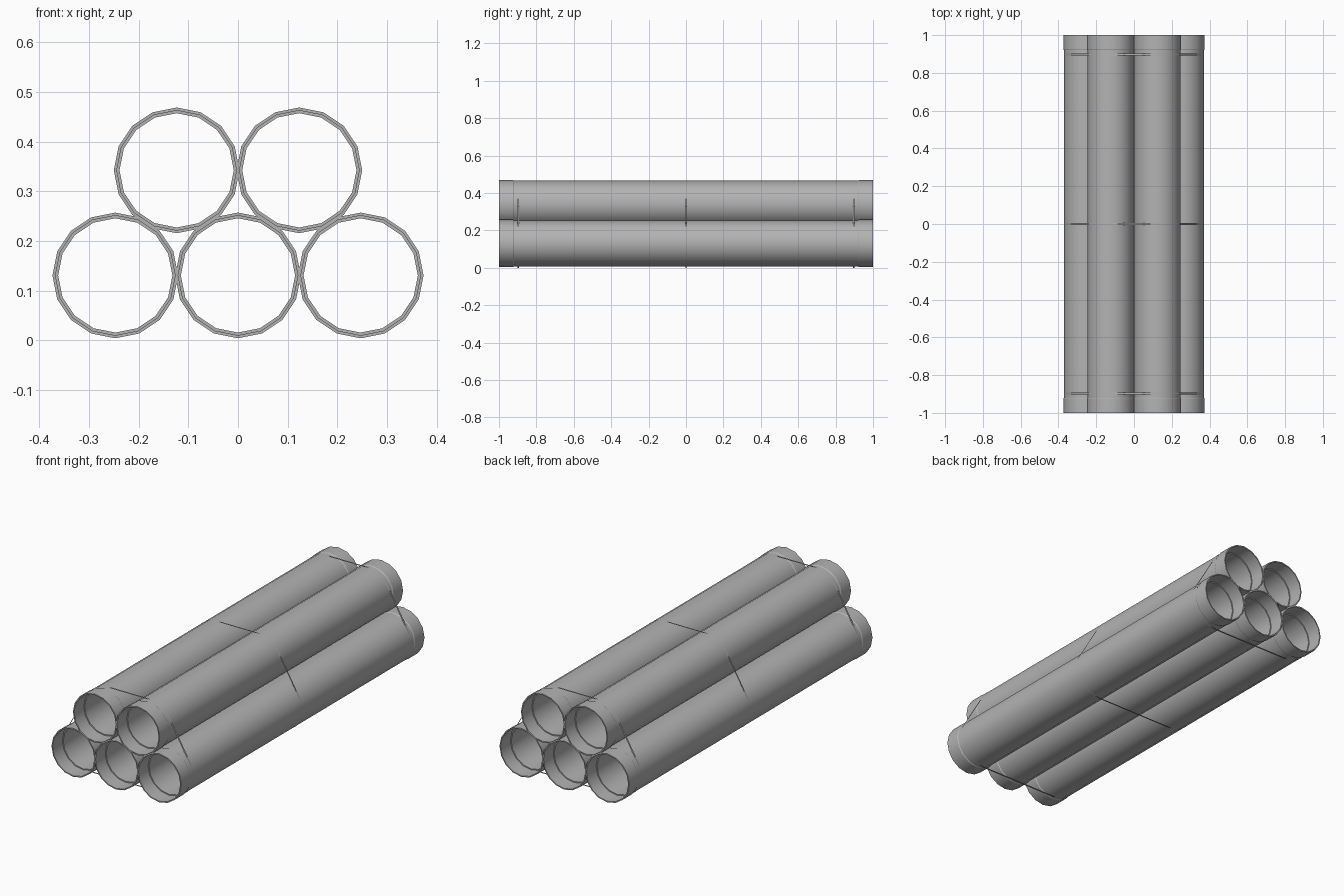
import bpy, bmesh, math
from mathutils import Vector
from mathutils.geometry import convex_hull_2d

if "Cube" in bpy.data.objects:
    bpy.data.objects.remove(bpy.data.objects["Cube"])

SIDES = 16
LOW_Z, HIGH_Z, PITCH = 0.1305, 0.342, 0.247


def material(name, v):
    m = bpy.data.materials.new(name)
    m.diffuse_color = (v, v, v, 1)
    m.use_nodes = True
    m.node_tree.nodes["Principled BSDF"].inputs["Base Color"].default_value = m.diffuse_color
    return m


grey = material("grey concrete", 0.45)


def finish(bm, name, smooth=True):
    me = bpy.data.meshes.new(name)
    bm.to_mesh(me)
    bm.free()
    me.materials.append(grey)
    ob = bpy.data.objects.new(name, me)
    bpy.context.collection.objects.link(ob)
    if smooth:
        bpy.ops.object.select_all(action='DESELECT')
        ob.select_set(True)
        bpy.context.view_layer.objects.active = ob
        bpy.ops.object.shade_smooth_by_angle(angle=math.radians(30))
    return ob


def ring_points(cx, cz, r):
    return [(cx + r * math.cos(2 * math.pi * i / SIDES),
             cz + r * math.sin(2 * math.pi * i / SIDES)) for i in range(SIDES)]


# Half profile (radius, y): bore, socket step, rim, raised collar, barrel
half = [(0.115, 0.92), (0.1205, 0.92), (0.1205, 1.0),
        (0.1265, 1.0), (0.1265, 0.925), (0.1235, 0.92)]
profile = half + [(r, -y) for r, y in reversed(half)]


def pipe(name, cx, cz):
    bm = bmesh.new()
    loops = [[bm.verts.new((x, y, z)) for x, z in ring_points(cx, cz, r)]
             for r, y in profile]
    for k, a in enumerate(loops):
        b = loops[(k + 1) % len(loops)]
        for i in range(SIDES):
            j = (i + 1) % SIDES
            bm.faces.new((a[i], a[j], b[j], b[i]))
    bmesh.ops.recalc_face_normals(bm, faces=bm.faces)
    finish(bm, name)


# Stack of five pipes
for i, x in enumerate((-PITCH, 0, PITCH)):
    pipe(f"lower_pipe_{i + 1}", x, LOW_Z)
for i, x in enumerate((-PITCH / 2, PITCH / 2)):
    pipe(f"upper_pipe_{i + 1}", x, HIGH_Z)

# Thin ribbons pulled tight around the stack
pts = [Vector((s * 0.225, 0)) for s in (-1, 1)]
for s in (-1, 1):
    pts += [Vector(p) for p in ring_points(s * PITCH, LOW_Z, 0.1245)]
    pts += [Vector(p) for p in ring_points(s * PITCH / 2, HIGH_Z, 0.1245)]
hull = [pts[i] for i in convex_hull_2d(pts)]


def strap(name, y, width):
    bm = bmesh.new()
    a = [bm.verts.new((p.x, y - width / 2, p.y)) for p in hull]
    b = [bm.verts.new((p.x, y + width / 2, p.y)) for p in hull]
    n = len(hull)
    for i in range(n):
        j = (i + 1) % n
        bm.faces.new((a[i], a[j], b[j], b[i]))
    bm.normal_update()
    # Face the ribbon outwards
    c = Vector((0, y, 0.22))
    if sum(f.normal.dot(f.calc_center_median() - c) for f in bm.faces) < 0:
        bmesh.ops.reverse_faces(bm, faces=bm.faces)
    finish(bm, name)


strap("front_strap", -0.897, 0.01)
strap("middle_strap", 0.0, 0.008)
strap("back_strap", 0.897, 0.01)
